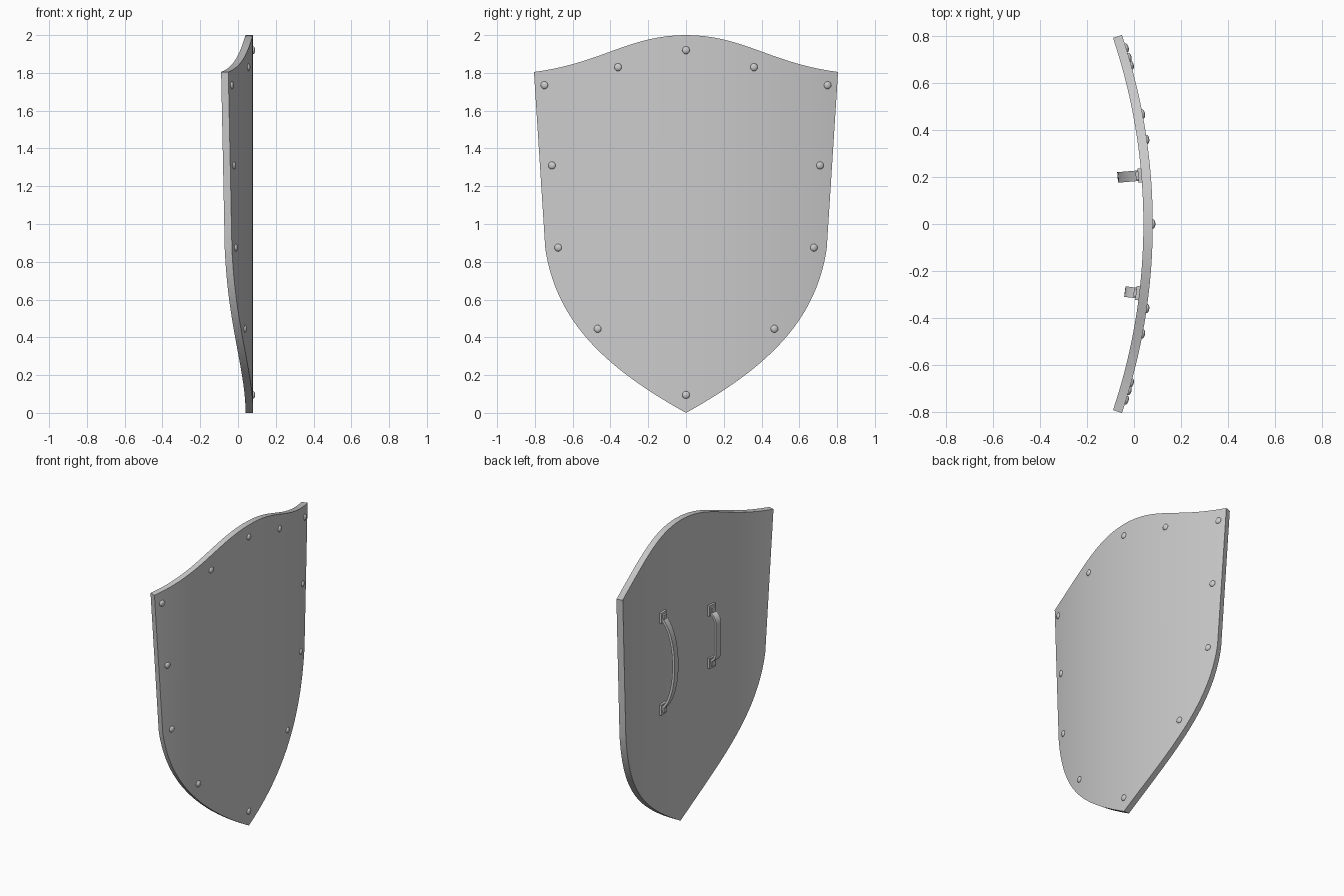
import bpy, bmesh, math
from mathutils import Matrix, Vector

if "Cube" in bpy.data.objects:
    bpy.data.objects.remove(bpy.data.objects["Cube"])

R, THICK, CX = 2.53, 0.04, -2.45   # bend radius, thickness, bend axis x


def bez(p0, p1, p2, p3, n):
    out = []
    for i in range(n + 1):
        t = i / n
        u = 1 - t
        out.append(tuple(u**3*a + 3*u*u*t*b + 3*u*t*t*c + t**3*d
                         for a, b, c, d in zip(p0, p1, p2, p3)))
    return out


def interp(pts, y):
    for (a, za), (b, zb) in zip(pts, pts[1:]):
        if y <= b:
            return za + (zb - za) * (y - a) / (b - a)
    return pts[-1][1]


def frame(y, z, r):
    # local x = outward normal, local y = along the bend, local z = up
    a = math.asin(y / R)
    return (Matrix.Translation((CX + r * math.cos(a), r * math.sin(a), z))
            @ Matrix.Rotation(a, 4, 'Z'))


def finish(bm, name, angle=30):
    bmesh.ops.remove_doubles(bm, verts=bm.verts, dist=1e-5)
    bmesh.ops.recalc_face_normals(bm, faces=bm.faces)
    me = bpy.data.meshes.new(name)
    bm.to_mesh(me)
    bm.free()
    ob = bpy.data.objects.new(name, me)
    bpy.context.collection.objects.link(ob)
    bpy.ops.object.select_all(action='DESELECT')
    ob.select_set(True)
    bpy.context.view_layer.objects.active = ob
    bpy.ops.object.shade_smooth_by_angle(angle=math.radians(angle))
    return ob


# Curved shield body, made of vertical columns between lower and upper outline
lower = bez((0, 0), (0.45, 0.25), (0.69, 0.50), (0.745, 0.87), 28)
lower += [(0.745 + 0.06 * i / 4, 0.87 + 0.935 * i / 4) for i in range(1, 5)]
upper = bez((0, 2), (0.3, 2), (0.45, 1.85), (0.805, 1.805), 40)
half = [(y, zb, interp(upper, y)) for y, zb in lower]
cols = [(-y, b, t) for y, b, t in reversed(half[1:])] + half
bm = bmesh.new()
rings = []
for y, b, t in cols:
    rings.append([bm.verts.new(frame(y, z, r).translation)
                  for r, z in ((R, b), (R, t), (R - THICK, t), (R - THICK, b))])
for p, q in zip(rings, rings[1:]):
    for k in range(4):
        m = (k + 1) % 4
        bm.faces.new((p[k], p[m], q[m], q[k]))
finish(bm, "shield_body")

# Domed rivets around the rim
spots = [(0, 1.92), (0, 0.095)]
for y, z in ((0.36, 1.83), (0.75, 1.735), (0.71, 1.31), (0.677, 0.875), (0.468, 0.445)):
    spots += [(y, z), (-y, z)]
bm = bmesh.new()
for y, z in spots:
    m = frame(y, z, R) @ Matrix.Diagonal((0.55, 1, 1, 1)) @ Matrix.Rotation(math.pi / 2, 4, 'Y')
    bmesh.ops.create_uvsphere(bm, u_segments=20, v_segments=12, radius=0.02, matrix=m)
finish(bm, "rim_rivets", 60)


def box(bm, y, z, depth, size):
    m = frame(y, z, R - THICK) @ Matrix.Translation((-depth, 0, 0)) @ Matrix.Diagonal((*size, 1))
    bmesh.ops.create_cube(bm, size=1, matrix=m)


def handle(name, y, zmid, h, path):
    # Bent flat strap: path holds (depth, height) points
    base = frame(y, zmid, R - THICK)
    bm = bmesh.new()
    prev = None
    w, th = 0.0225, 0.008
    for i, (d, z) in enumerate(path):
        a, b = path[max(i - 1, 0)], path[min(i + 1, len(path) - 1)]
        t = Vector((-(b[0] - a[0]), 0, b[1] - a[1])).normalized()
        n = Vector((t.z, 0, -t.x))
        c = Vector((-d, 0, z))
        ring = [bm.verts.new(base @ (c + n * s * th + Vector((0, e * w, 0))))
                for s, e in ((1, 1), (1, -1), (-1, -1), (-1, 1))]
        if prev:
            for k in range(4):
                m = (k + 1) % 4
                bm.faces.new((prev[k], prev[m], ring[m], ring[k]))
        else:
            bm.faces.new(ring)
        prev = ring
    bm.faces.new(prev)
    finish(bm, name + "_strap")
    # Mounting plates with raised square studs
    bm = bmesh.new()
    for s in (1, -1):
        box(bm, y, zmid + s * h, 0.006, (0.016, 0.06, 0.07))
        box(bm, y, zmid + s * h, 0.016, (0.016, 0.035, 0.04))
    finish(bm, name + "_mounts")


# Long bowed arm strap
arc = bez((0.008, 0.30), (0.122, 0.20), (0.122, -0.20), (0.008, -0.30), 20)
handle("arm_strap", 0.21, 1.135, 0.305, arc)

# Short hand grip with rounded corners
corner = bez((0.008, 0.16), (0.04, 0.145), (0.054, 0.13), (0.054, 0.085), 8)
handle("hand_grip", -0.30, 1.125, 0.175, corner + [(d, -z) for d, z in reversed(corner)])
